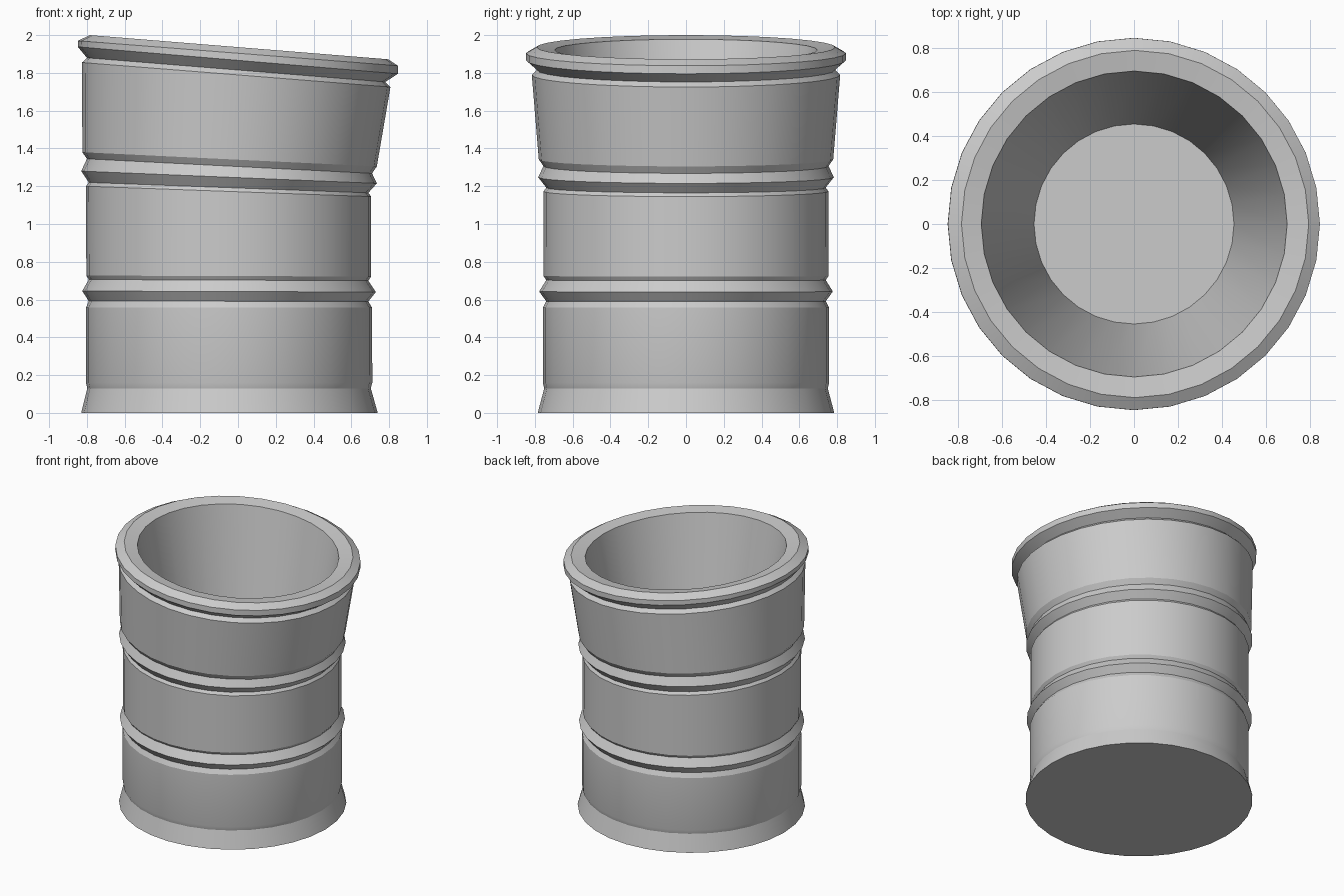
import bpy, bmesh, math

if "Cube" in bpy.data.objects:
    bpy.data.objects.remove(bpy.data.objects["Cube"])

SIDES = 32

# Each tilted ring: left x, left z, right x, right z
RINGS = [
    # flared foot
    (-.83, 0, .74, 0), (-.798, .13, .703, .13),
    # lower panel
    (-.805, .16, .711, .16), (-.805, .557, .71, .557),
    # lower hoop
    (-.79, .592, .69, .59), (-.825, .645, .73, .64),
    (-.79, .706, .69, .70),
    # middle panel
    (-.803, .727, .705, .722), (-.805, 1.20, .705, 1.145),
    # upper hoop
    (-.79, 1.22, .69, 1.165), (-.83, 1.28, .735, 1.215),
    (-.80, 1.345, .71, 1.268),
    # flared upper panel
    (-.824, 1.38, .735, 1.305), (-.826, 1.855, .807, 1.725),
    # rim
    (-.80, 1.88, .78, 1.752), (-.848, 1.938, .846, 1.795),
    (-.847, 1.97, .846, 1.838), (-.785, 2.0, .795, 1.872),
    (-.695, 1.978, .697, 1.865),
    # inside floor
    (-.455, .6, .455, .6),
]

bm = bmesh.new()
loops = []
for xl, zl, xr, zr in RINGS:
    cx, r = (xl + xr) / 2, (xr - xl) / 2
    cz, tilt = (zl + zr) / 2, (zr - zl) / 2
    loop = []
    for i in range(SIDES):
        a = 2 * math.pi * i / SIDES
        loop.append(bm.verts.new((cx + r * math.cos(a), r * math.sin(a),
                                  cz + tilt * math.cos(a))))
    loops.append(loop)

# Walls, outside and inside
for lo, hi in zip(loops, loops[1:]):
    for i in range(SIDES):
        j = (i + 1) % SIDES
        bm.faces.new((lo[i], lo[j], hi[j], hi[i]))

# Underside and inside floor
bm.faces.new(loops[0][::-1])
bm.faces.new(loops[-1])
bmesh.ops.recalc_face_normals(bm, faces=bm.faces)

mesh = bpy.data.meshes.new("open_barrel")
bm.to_mesh(mesh)
bm.free()
barrel = bpy.data.objects.new("open_barrel", mesh)
bpy.context.collection.objects.link(barrel)
bpy.context.view_layer.objects.active = barrel
barrel.select_set(True)
bpy.ops.object.shade_smooth_by_angle(angle=math.radians(21))
